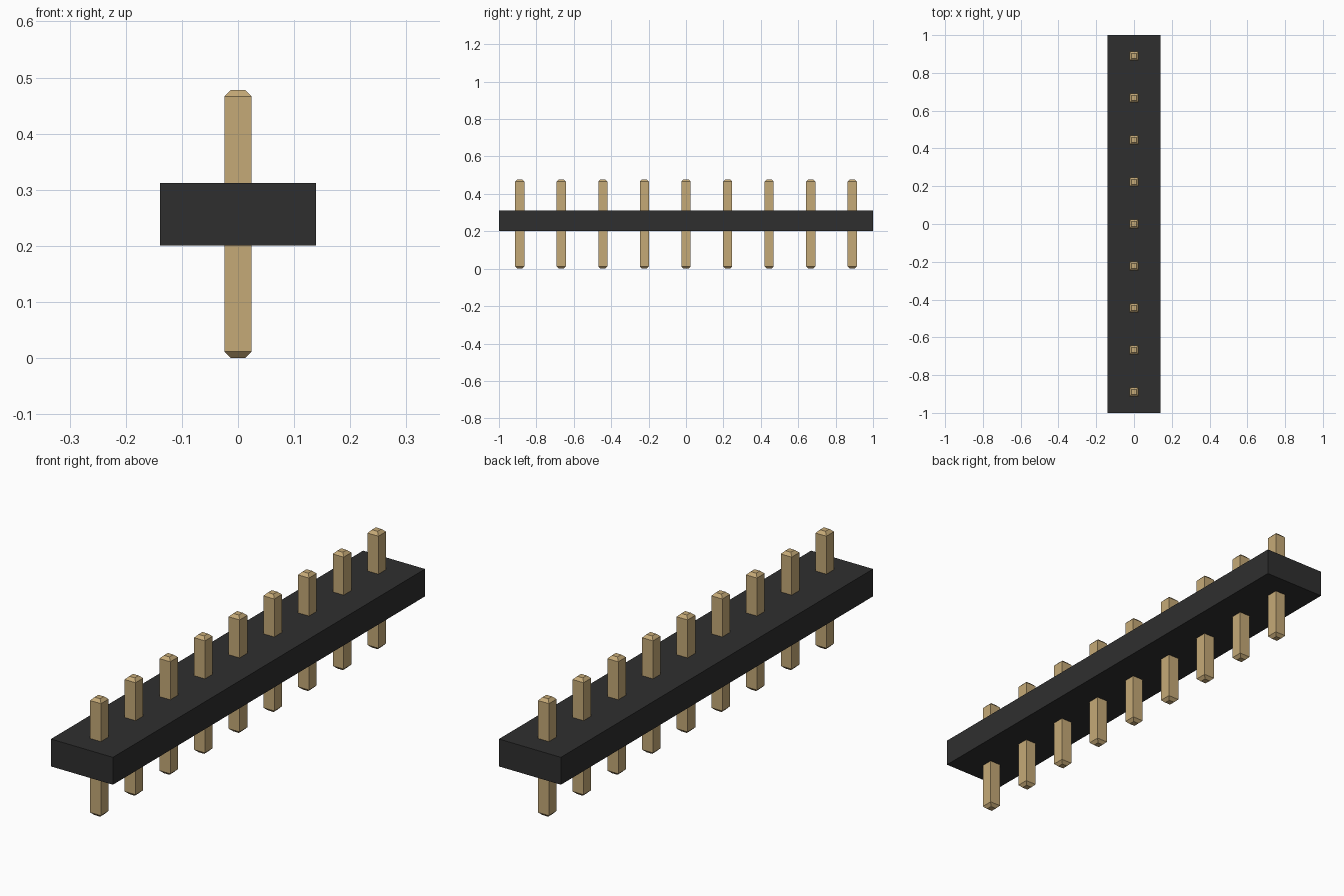
import bpy
import bmesh

cube = bpy.data.objects.get("Cube")
if cube:
    bpy.data.objects.remove(cube, do_unlink=True)

PIN_COUNT = 9
PITCH = 2 / PIN_COUNT


def make_material(name, color):
    mat = bpy.data.materials.new(name)
    mat.use_nodes = True
    mat.diffuse_color = color
    mat.node_tree.nodes["Principled BSDF"].inputs["Base Color"].default_value = color
    return mat


def square_loft(name, levels, mat):
    """Stack rectangles given as (z, half_x, half_y) into a closed solid."""
    bm = bmesh.new()
    rings = [[bm.verts.new((sx * hx, sy * hy, z))
              for sx, sy in ((-1, -1), (1, -1), (1, 1), (-1, 1))]
             for z, hx, hy in levels]
    for low, high in zip(rings, rings[1:]):
        for i in range(4):
            j = (i + 1) % 4
            bm.faces.new((low[i], low[j], high[j], high[i]))
    bm.faces.new(rings[0][::-1])
    bm.faces.new(rings[-1])
    mesh = bpy.data.meshes.new(name)
    bm.to_mesh(mesh)
    bm.free()
    mesh.materials.append(mat)
    obj = bpy.data.objects.new(name, mesh)
    bpy.context.collection.objects.link(obj)
    return obj


black = make_material("black plastic", (0.028, 0.028, 0.028, 1))
brass = make_material("brass", (0.56, 0.40, 0.185, 1))

# Plastic housing strip
square_loft("housing", [(0.201, 0.139, 1), (0.312, 0.139, 1)], black)

# Square pins with tapered ends, in one row through the housing
half, tip, taper, top = 0.0245, 0.0125, 0.012, 0.478
pin = square_loft("pin_1", [(0, tip, tip), (taper, half, half),
                            (top - taper, half, half), (top, tip, tip)], brass)
for i in range(PIN_COUNT):
    if i:
        pin = pin.copy()
        pin.name = f"pin_{i + 1}"
        bpy.context.collection.objects.link(pin)
    pin.location.y = (i - (PIN_COUNT - 1) / 2) * PITCH
